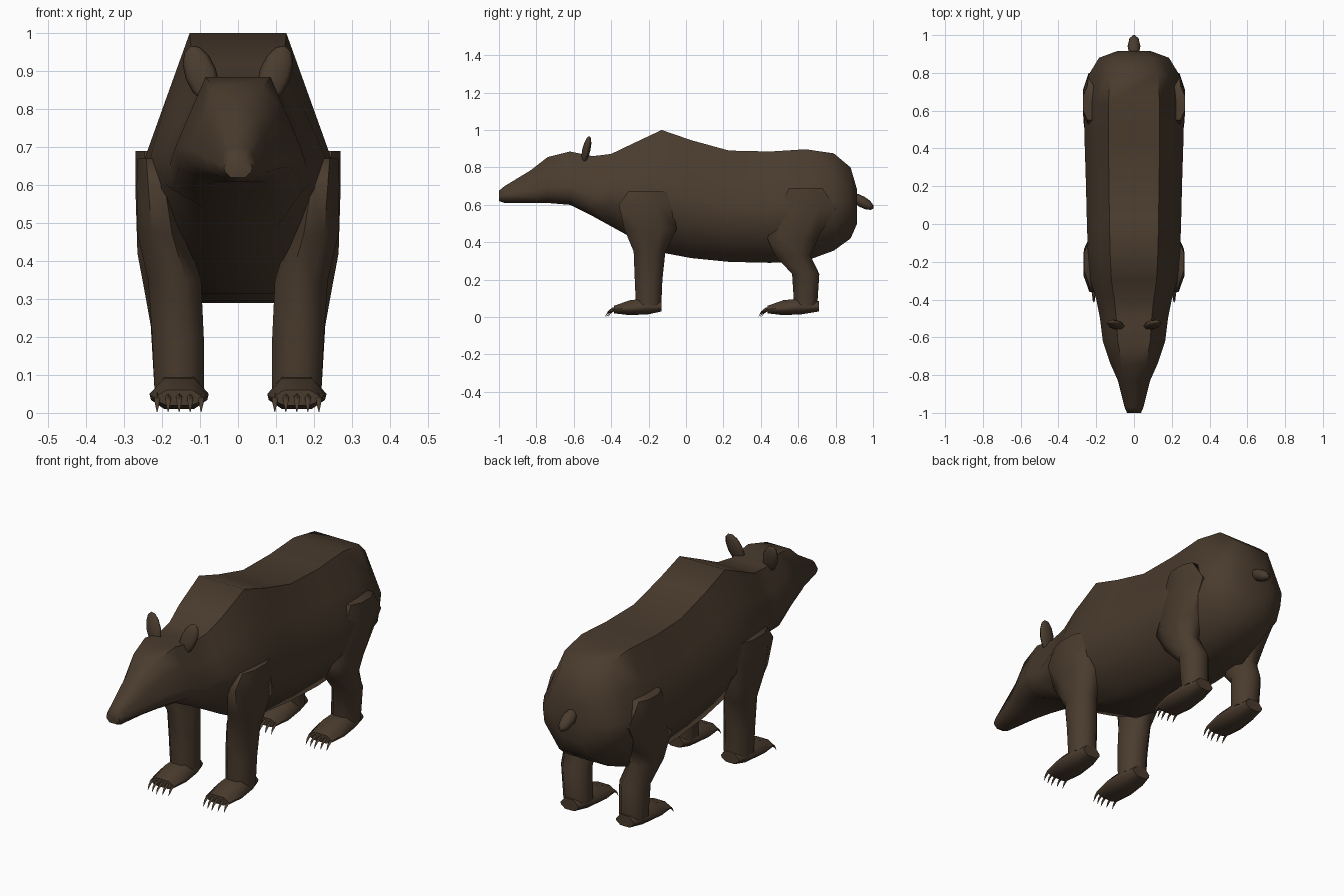
import bpy, bmesh, math
from mathutils import Vector

cube = bpy.data.objects.get("Cube")
if cube:
    bpy.data.objects.remove(cube, do_unlink=True)

fur = bpy.data.materials.new("dark brown fur")
fur.use_nodes = True
color = (0.068, 0.044, 0.027, 1)
fur.diffuse_color = color
fur.node_tree.nodes["Principled BSDF"].inputs["Base Color"].default_value = color
fur.node_tree.nodes["Principled BSDF"].inputs["Roughness"].default_value = 0.8


def finish(name, bm, angle=60):
    bmesh.ops.recalc_face_normals(bm, faces=bm.faces)
    mesh = bpy.data.meshes.new(name)
    bm.to_mesh(mesh)
    bm.free()
    obj = bpy.data.objects.new(name, mesh)
    bpy.context.collection.objects.link(obj)
    mesh.materials.append(fur)
    bpy.ops.object.select_all(action="DESELECT")
    obj.select_set(True)
    bpy.context.view_layer.objects.active = obj
    bpy.ops.object.shade_smooth_by_angle(angle=math.radians(angle))
    return obj


def loft(name, rings, angle=60):
    """Skin a list of equal-length point rings and cap both ends."""
    bm = bmesh.new()
    loops = [[bm.verts.new(p) for p in ring] for ring in rings]
    for a, b in zip(loops, loops[1:]):
        for i in range(len(a)):
            j = (i + 1) % len(a)
            bm.faces.new((a[i], a[j], b[j], b[i]))
    bm.faces.new(loops[0])
    bm.faces.new(loops[-1])
    return finish(name, bm, angle)


def section(y, low, high, half, cx=0, widest=0.5):
    """Upright cross-section with a flat back and flat belly."""
    h = high - low
    right = [(0.52, high), (0.76, high - h * widest * 0.5),
             (1.0, high - h * widest), (0.95, high - h * (widest + 0.2)),
             (0.5, low)]
    pts = right + [(-x, z) for x, z in reversed(right)]
    return [(cx + x * half, y, z) for x, z in pts]


def oval(z, cx, cy, rx, ry, n=8):
    steps = [2 * math.pi * (i + 0.5) / n for i in range(n)]
    return [(cx + rx * 1.08 * math.cos(a), cy + ry * 1.08 * math.sin(a), z) for a in steps]


def ellipsoid(name, center, size, tilt):
    bm = bmesh.new()
    bmesh.ops.create_uvsphere(bm, u_segments=8, v_segments=6, radius=1)
    obj = finish(name, bm)
    obj.location, obj.scale, obj.rotation_euler = center, size, tilt
    return obj


# Head and trunk: station along the spine, belly height, back height, half width
trunk = [
    (-1.0, 0.62, 0.675, 0.037), (-0.97, 0.61, 0.70, 0.05),
    (-0.83, 0.61, 0.785, 0.085), (-0.74, 0.61, 0.855, 0.125),
    (-0.62, 0.60, 0.885, 0.165), (-0.50, 0.54, 0.86, 0.18),
    (-0.40, 0.485, 0.872, 0.20), (-0.30, 0.43, 0.92, 0.23),
    (-0.13, 0.345, 1.0, 0.245), (0.03, 0.315, 0.945, 0.25),
    (0.23, 0.295, 0.89, 0.255), (0.45, 0.29, 0.885, 0.262),
    (0.64, 0.30, 0.897, 0.262), (0.79, 0.355, 0.875, 0.24),
    (0.88, 0.42, 0.80, 0.185), (0.915, 0.50, 0.68, 0.09)]
loft("body_and_head",
     [section(y, lo, hi, w, widest=0.65 if -0.9 < y < -0.45 else 0.5)
      for y, lo, hi, w in trunk])

# Legs: height, centre x, centre y, half width, half depth
front_leg = [(0.67, 0.225, -0.20, 0.04, 0.11), (0.60, 0.215, -0.215, 0.052, 0.145),
             (0.47, 0.20, -0.19, 0.065, 0.14), (0.35, 0.167, -0.195, 0.07, 0.085),
             (0.20, 0.158, -0.20, 0.068, 0.074), (0.06, 0.155, -0.20, 0.065, 0.068)]
hind_leg = [(0.69, 0.23, 0.64, 0.04, 0.09), (0.58, 0.22, 0.65, 0.05, 0.15),
            (0.42, 0.20, 0.57, 0.065, 0.135), (0.33, 0.18, 0.57, 0.068, 0.095),
            (0.23, 0.163, 0.64, 0.067, 0.073), (0.06, 0.155, 0.64, 0.065, 0.062)]
foot = [(-0.13, 0.03, 0.085, 0.05), (-0.20, 0.015, 0.10, 0.07),
        (-0.30, 0.01, 0.09, 0.078), (-0.385, 0.02, 0.06, 0.066)]
claw = [(-0.365, 0.045, 0.009), (-0.395, 0.042, 0.008),
        (-0.418, 0.025, 0.006), (-0.432, 0.003, 0.001)]

for side, label in ((1, "left"), (-1, "right")):
    for place, leg, shift in (("front", front_leg, 0), ("hind", hind_leg, 0.84)):
        loft(f"{label}_{place}_leg",
             [oval(z, side * x, y, rx, ry) for z, x, y, rx, ry in leg])
        step = shift - (0.02 if shift else 0)
        loft(f"{label}_{place}_foot",
             [section(y + (shift if i == 0 else step), lo, hi, w, side * 0.155)
              for i, (y, lo, hi, w) in enumerate(foot)])
        # Five hooked claws on each foot
        for k in range(5):
            x = side * 0.155 + (k - 2) * 0.029
            back = 0.008 * abs(k - 2) + step
            loft(f"{label}_{place}_claw_{k + 1}",
                 [[(x + r * math.cos(a), y + back, z + r * math.sin(a))
                   for a in (i * math.pi / 2 for i in range(4))]
                  for y, z, r in claw])
    # Upright ears leaning outward
    ellipsoid(f"{label}_ear", (side * 0.098, -0.533, 0.893), (0.042, 0.022, 0.08),
              (math.radians(-12), math.radians(side * 20), 0))

# Short stubby tail
ellipsoid("tail", (0, 0.94, 0.617), (0.034, 0.072, 0.03), (math.radians(-30), 0, 0))
